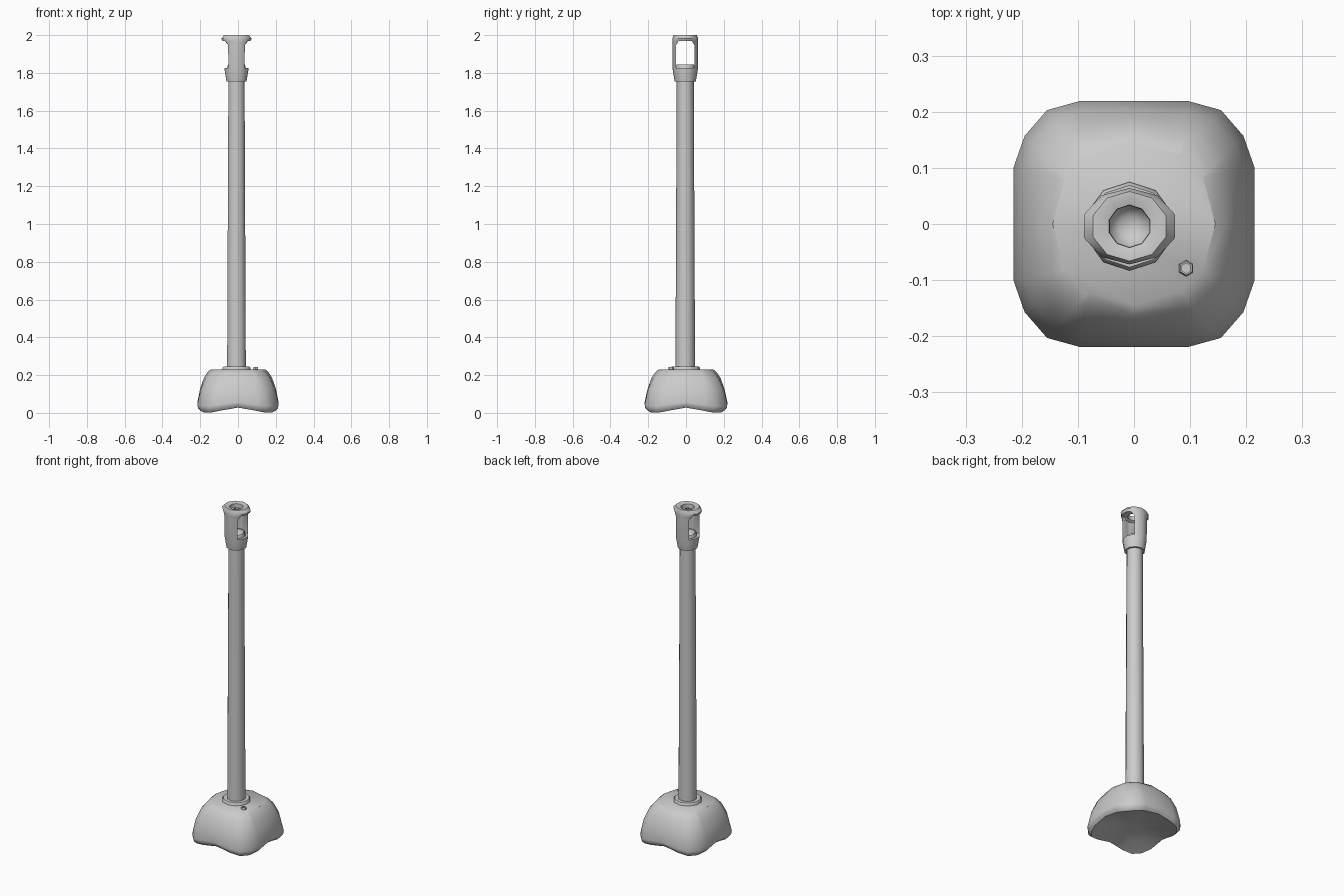
import bpy, bmesh, math
from math import sin, cos, atan2, radians

cube = bpy.data.objects.get("Cube")
if cube:
    bpy.data.objects.remove(cube, do_unlink=True)

grey = bpy.data.materials.new("light_grey")
grey.use_nodes = True
COLOR = (0.6, 0.6, 0.6, 1)
grey.diffuse_color = COLOR
for node in grey.node_tree.nodes:
    if node.type == "BSDF_PRINCIPLED":
        node.inputs["Base Color"].default_value = COLOR

AXIS = (-0.008, -0.004)


def loft(name, rings, smooth=45):
    """Skin a list of point rings; a ring of one point closes to a tip."""
    bm = bmesh.new()
    loops = [[bm.verts.new(p) for p in ring] for ring in rings]
    for a, b in zip(loops, loops[1:]):
        n = max(len(a), len(b))
        for i in range(n):
            j = (i + 1) % n
            if len(a) == 1:
                bm.faces.new((a[0], b[j], b[i]))
            elif len(b) == 1:
                bm.faces.new((a[i], a[j], b[0]))
            else:
                bm.faces.new((a[i], a[j], b[j], b[i]))
    for end in (loops[0], loops[-1]):
        if len(end) > 2:
            bm.faces.new(end)
    bmesh.ops.recalc_face_normals(bm, faces=bm.faces)
    mesh = bpy.data.meshes.new(name)
    bm.to_mesh(mesh)
    bm.free()
    obj = bpy.data.objects.new(name, mesh)
    bpy.context.collection.objects.link(obj)
    mesh.materials.append(grey)
    shade(obj, smooth)
    return obj


def shade(obj, angle):
    bpy.ops.object.select_all(action="DESELECT")
    obj.select_set(True)
    bpy.context.view_layer.objects.active = obj
    bpy.ops.object.shade_smooth_by_angle(angle=radians(angle))


def lathe(name, profile, sides=10, center=AXIS):
    """Profile entries are radius, height and an optional x stretch."""
    rings = []
    for r, z, *stretch in profile:
        sx = stretch[0] if stretch else 1
        angles = [math.pi / 2 + math.tau * i / sides for i in range(sides)] if r else [0]
        rings.append([(center[0] + r * sx * cos(a), center[1] + r * sin(a), z) for a in angles])
    return loft(name, rings)


# Base: round top blending into a rounded square with arched lower edges
quarter = [(0.215, 0), (0.215, 0.1), (0.195, 0.157), (0.155, 0.203), (0.097, 0.219)]
outline = []
for turn in range(4):
    for i, (x, y) in enumerate(quarter):
        # mirror the corner, starting each quarter on a side midpoint
        if turn % 2:
            x, y = ((0, 0.219) if i == 0 else quarter[5 - i])
            x = -x
        if turn >= 2:
            x, y = -x, -y
        outline.append((x, y))

circle = []
for x, y in outline:
    a = atan2(y, x)
    step = math.tau / 16
    near = (math.floor(a / step) + 0.5) * step
    if abs(x) < 0.01 or abs(y) < 0.01:
        circle.append((0.145 * cos(a), 0.145 * sin(a)))
    else:
        circle.append((0.148 * cos(near), 0.148 * sin(near)))


def base_ring(blend, scale, z, drop=0):
    ring = []
    for (cx, cy), (ox, oy) in zip(circle, outline):
        corner = sin(2 * atan2(oy, ox)) ** 2
        ring.append(((cx + (ox - cx) * blend) * scale,
                     (cy + (oy - cy) * blend) * scale, z - drop * corner))
    return ring


loft("base", [
    base_ring(0, 1, 0.23),
    base_ring(0.25, 1, 0.214),
    base_ring(0.52, 1, 0.183),
    base_ring(0.8, 1, 0.125),
    base_ring(1, 1, 0.057, 0.022),
    base_ring(1, 0.985, 0.042, 0.028),
    base_ring(1, 0.92, 0.028, 0.028),
    base_ring(1, 0.5, 0.045, 0.012),
    [(0, 0, 0.05)],
], smooth=38)

# Collar where the pole meets the base
lathe("base_collar", [(0.079, 0.225), (0.079, 0.236), (0.073, 0.245), (0.045, 0.245)])

# Hexagonal stud on the base top
lathe("base_stud", [(0.0145, 0.225), (0.0145, 0.24), (0.012, 0.244), (0.009, 0.244), (0.009, 0.238)],
      sides=6, center=(0.093, -0.079))

# Tapered pole
lathe("pole", [(0.052, 0.235), (0.045, 1.76)])

# Hollow head with a flared rim and an open top
head = lathe("head", [
    (0, 1.755), (0.056, 1.755), (0.067, 1.82), (0.068, 1.95), (0.068, 1.962, 1.1),
    (0.068, 1.982, 1.25), (0.062, 2.0, 1.1), (0.055, 2.0), (0.038, 1.995),
    (0.037, 1.97), (0.052, 1.962), (0.052, 1.8), (0, 1.8)])

# Window cut straight through the head from side to side
half = [(0.05, 1.825), (0.049, 1.945), (0.036, 1.968)]
window = half + [(-y, z) for y, z in reversed(half)]
cutter = loft("window_cutter", [
    [(x, y + AXIS[1], z) for y, z in window] for x in (-0.2, 0.2)])
cutter.hide_render = True
cut = head.modifiers.new("window", "BOOLEAN")
cut.operation = "DIFFERENCE"
cut.solver = "EXACT"
cut.object = cutter
bpy.context.view_layer.objects.active = head
bpy.ops.object.modifier_apply(modifier=cut.name)
bpy.data.objects.remove(cutter, do_unlink=True)
shade(head, 45)

# Shallow cup on the floor of the head
lathe("inner_cup", [(0.05, 1.79), (0.05, 1.835), (0.046, 1.844), (0.041, 1.842),
                    (0.034, 1.82), (0.02, 1.808), (0, 1.805)])
